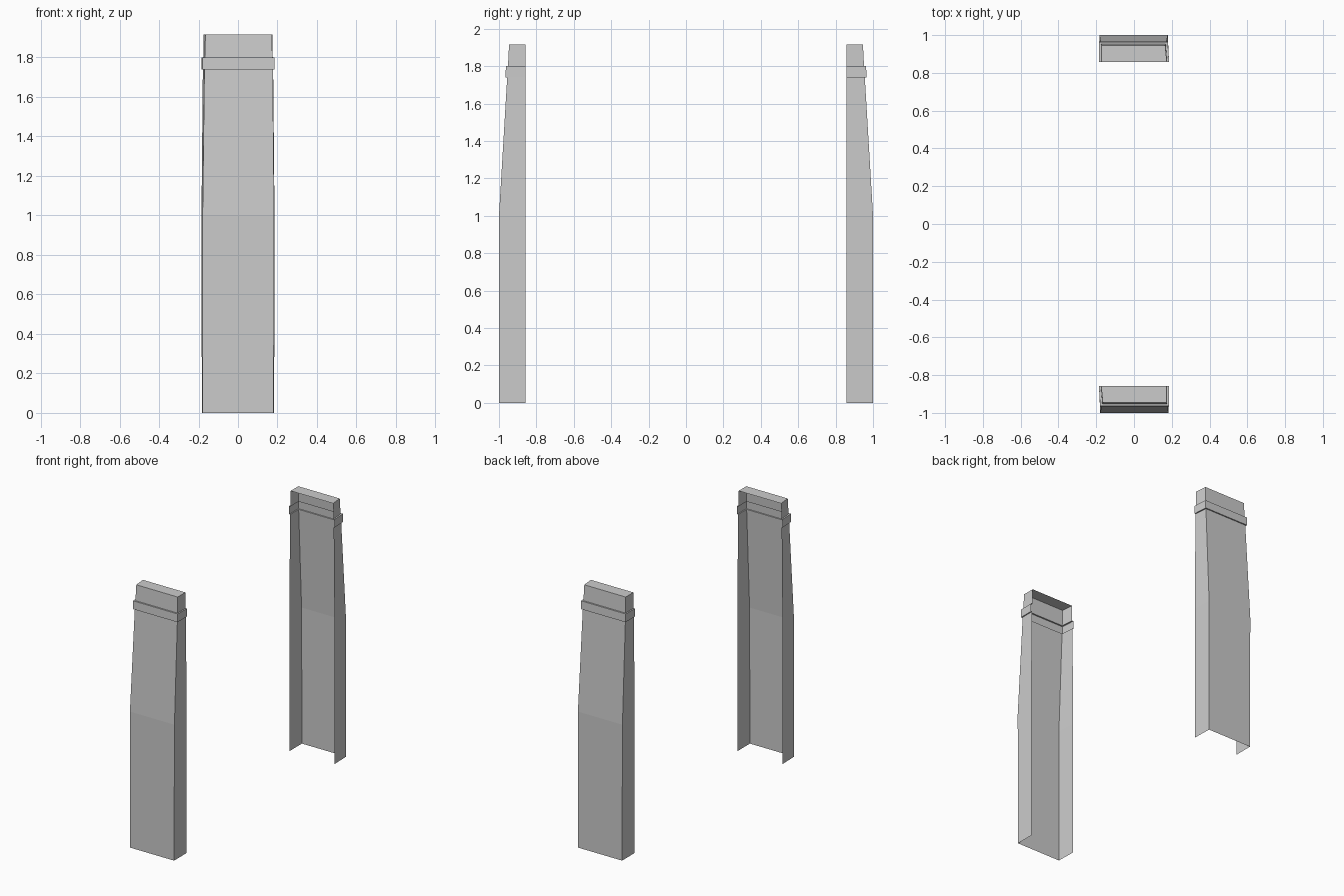
import bpy
import bmesh
from math import pi
from mathutils import Matrix

cube = bpy.data.objects.get("Cube")
if cube:
    bpy.data.objects.remove(cube, do_unlink=True)

grey = bpy.data.materials.new("plain grey")
grey.use_nodes = True
colour = (0.6, 0.6, 0.6, 1)
grey.diffuse_color = colour
grey.node_tree.nodes["Principled BSDF"].inputs["Base Color"].default_value = colour

INNER_Y = -0.857

# Channel sections: height, outer y, left x at open edge, left x at outer wall, right x
sections = [
    (0.00, -1.000, -0.183, -0.179, 0.180),
    (1.00, -1.000, -0.185, -0.179, 0.183),
    (1.74, -0.956, -0.178, -0.170, 0.176),
    (1.74, -0.965, -0.186, -0.179, 0.184),  # raised band
    (1.80, -0.963, -0.186, -0.179, 0.184),
    (1.80, -0.952, -0.176, -0.168, 0.174),
    (1.915, -0.946, -0.174, -0.165, 0.172),
]


def make_pillar(name, angle):
    """Three-sided shell, open towards the middle and below, closed on top."""
    bm = bmesh.new()
    rings = []
    for z, outer, left_in, left_out, right in sections:
        points = [(left_in, INNER_Y), (left_out, outer), (right, outer), (right, INNER_Y)]
        rings.append([bm.verts.new((x, y, z)) for x, y in points])
    for low, high in zip(rings, rings[1:]):
        for i in range(3):
            bm.faces.new((low[i], low[i + 1], high[i + 1], high[i]))
    bm.faces.new(rings[-1])
    bm.transform(Matrix.Rotation(angle, 4, "Z"))
    mesh = bpy.data.meshes.new(name)
    bm.to_mesh(mesh)
    bm.free()
    mesh.materials.append(grey)
    obj = bpy.data.objects.new(name, mesh)
    bpy.context.collection.objects.link(obj)


# The rear pillar is the front one turned half way round
make_pillar("front_pillar", 0)
make_pillar("back_pillar", pi)
